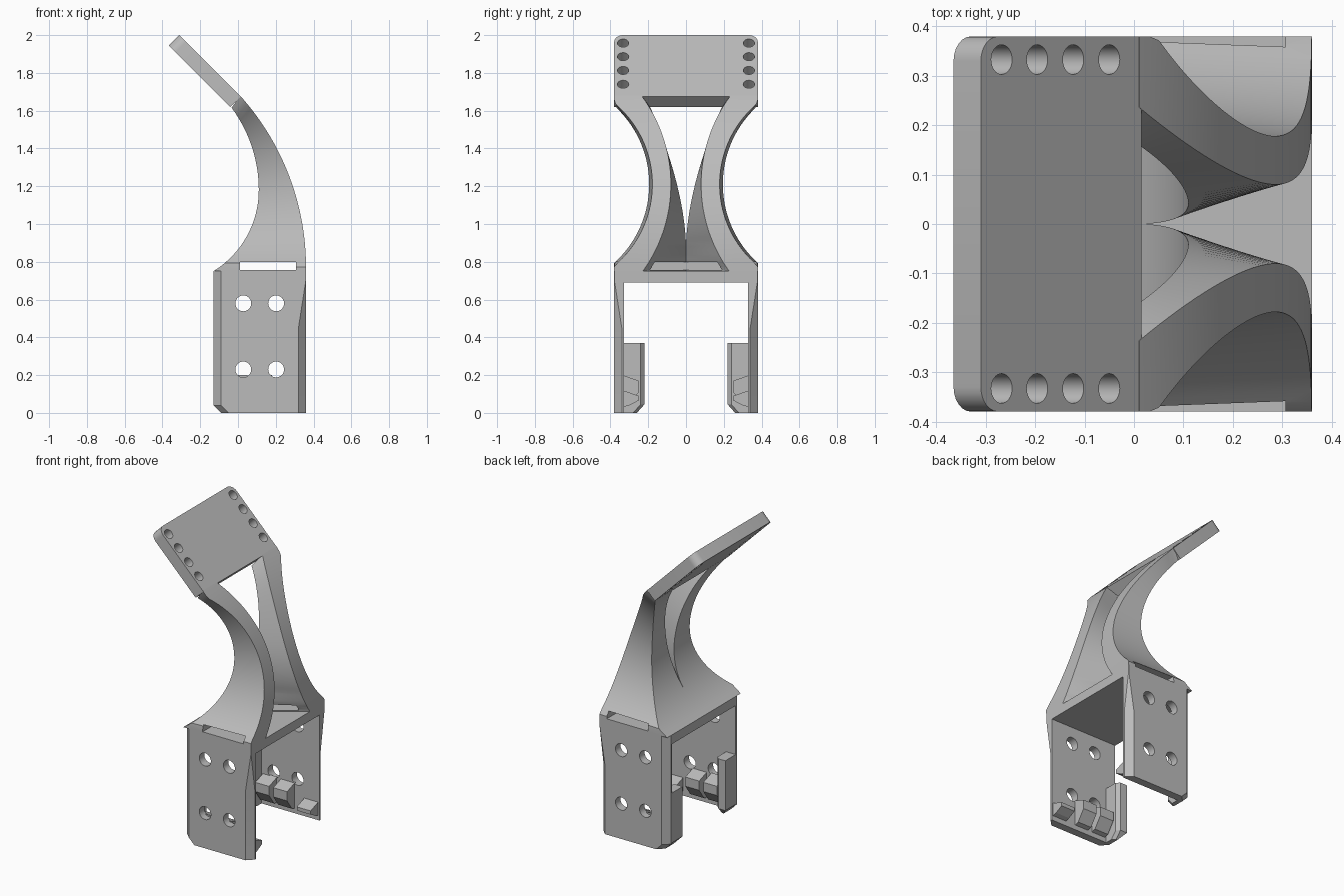
import bpy, bmesh, math
from mathutils import Matrix, Vector

if "Cube" in bpy.data.objects:
    bpy.data.objects.remove(bpy.data.objects["Cube"], do_unlink=True)

grey = bpy.data.materials.new("light grey")
grey.use_nodes = True
COLOR = (0.5, 0.5, 0.5, 1)
grey.diffuse_color = COLOR
grey.node_tree.nodes["Principled BSDF"].inputs["Base Color"].default_value = COLOR


def finish(bm, name):
    bmesh.ops.remove_doubles(bm, verts=bm.verts, dist=0.0005)
    bmesh.ops.recalc_face_normals(bm, faces=bm.faces)
    mesh = bpy.data.meshes.new(name)
    bm.to_mesh(mesh)
    bm.free()
    mesh.materials.append(grey)
    ob = bpy.data.objects.new(name, mesh)
    bpy.context.collection.objects.link(ob)
    return ob


def loft(name, sections):
    """Skin a list of equal-length rings and cap both ends."""
    bm = bmesh.new()
    rings = [[bm.verts.new(p) for p in s] for s in sections]
    n = len(rings[0])
    for a, b in zip(rings, rings[1:]):
        for i in range(n):
            j = (i + 1) % n
            bm.faces.new((a[i], a[j], b[j], b[i]))
    bm.faces.new(rings[0])
    bm.faces.new(rings[-1])
    return finish(bm, name)


def box(name, lo, hi):
    return loft(name, [[(lo[0], lo[1], z), (hi[0], lo[1], z), (hi[0], hi[1], z), (lo[0], hi[1], z)]
                       for z in (lo[2], hi[2])])


def rod(name, center, axis, radius, length):
    bm = bmesh.new()
    turn = Vector((0, 0, 1)).rotation_difference(Vector(axis)).to_matrix().to_4x4()
    bmesh.ops.create_cone(bm, cap_ends=True, segments=32, radius1=radius, radius2=radius,
                          depth=length, matrix=Matrix.Translation(center) @ turn)
    return finish(bm, name)


def apply(ob, mod):
    bpy.ops.object.select_all(action="DESELECT")
    bpy.context.view_layer.objects.active = ob
    ob.select_set(True)
    bpy.ops.object.modifier_apply(modifier=mod.name)


def cut(ob, cutters):
    for c in cutters:
        mod = ob.modifiers.new("cut", "BOOLEAN")
        mod.operation, mod.solver, mod.object = "DIFFERENCE", "EXACT", c
        apply(ob, mod)
        bpy.data.objects.remove(c, do_unlink=True)


def mirror(ob):
    mod = ob.modifiers.new("mirror", "MIRROR")
    mod.use_axis = (False, True, False)
    mod.use_mirror_merge = False
    apply(ob, mod)


def smooth(ob):
    bpy.ops.object.select_all(action="DESELECT")
    bpy.context.view_layer.objects.active = ob
    ob.select_set(True)
    bpy.ops.object.shade_smooth_by_angle(angle=math.radians(30))


def sag(radius, d):
    return radius - math.sqrt(radius ** 2 - d ** 2)


# Side plates: chamfered back corner, front chamfer that tapers out upward
def plate_ring(z, back, chamfer):
    return [(back, 0.328, z), (0.36, 0.328, z), (0.36, 0.38 - chamfer, z),
            (0.36 - chamfer, 0.38, z), (back + 0.04, 0.38, z), (back, 0.34, z)]


side = loft("side_plates", [plate_ring(0, -0.09, 0.04), plate_ring(0.04, -0.13, 0.04),
                            plate_ring(0.45, -0.13, 0.04), plate_ring(0.7, -0.13, 0.001),
                            plate_ring(0.75, -0.13, 0.001)])
cut(side, [rod("hole", (x, 0.35, z), (0, 1, 0), 0.042, 0.3)
           for x in (0.028, 0.202) for z in (0.23, 0.58)])
mirror(side)
smooth(side)

# Bridge joining the side plates
box("bridge", (-0.13, -0.33, 0.69), (0.36, 0.33, 0.75))


# Hooks closing the back of the clamp
def hook_ring(z, back, inner):
    return [(back, 0.33, z), (back, inner, z), (-0.08, inner, z),
            (-0.06, inner + 0.02, z), (-0.06, 0.33, z)]


hook = loft("back_hooks", [hook_ring(0, -0.09, 0.26), hook_ring(0.045, -0.13, 0.22),
                           hook_ring(0.37, -0.13, 0.22)])
mirror(hook)

# Small gripping teeth inside the side plates
for i, (x, top) in enumerate(((0.0, 0.2), (0.13, 0.2), (0.3, 0.12))):
    ring = [(0.335, 0.03), (0.3, 0.04), (0.25, top * 0.55), (0.25, top - 0.03), (0.335, top)]
    tooth = loft("grip_teeth_%d" % (i + 1),
                 [[(x + s, y, z) for y, z in ring] for s in (-0.05, 0.05)])
    mirror(tooth)


# Curved neck legs with a waist and a tapering window between them
def leg_ring(t):
    zf, zb = 0.75 + 0.93 * t, 0.75 + 0.865 * t
    front = 0.36 - sag(1.36, max(zf - 0.77, 0))
    back = 0.11 - sag(0.505 if zb < 1.18 else 0.73, zb - 1.18)
    apex = max(back, 0.02) if zb < 1.18 else back
    outer_b = min(0.38, 0.195 + sag(0.56, zb - 1.21))
    outer_f = min(0.38, 0.178 + sag(0.56, zf - 1.21))
    inner_f = 0.08 + sag(0.786, zf - 1.21)
    inner_b = 0.19 * (max(zb - 0.88, 0) / 0.74) ** 1.7
    return [(back, outer_b, zb), (front, outer_f, zf), (front, inner_f, zf),
            (apex, inner_b, zb), (back, inner_b, zb)]


leg = loft("neck_legs", [leg_ring(i / 40) for i in range(41)])
cut(leg, [box("strap_slot", (0.01, -0.6, 0.757), (0.307, 0.6, 0.8))])
mirror(leg)
smooth(leg)

# Tilted head plate with rounded upper corners and rows of holes
u = Vector((-1, 0, 1)).normalized()
nrm = Vector((1, 0, 1)).normalized()
base = Vector((0.015, 0, 1.675))
LENGTH, THICK, R = 0.46, 0.078, 0.05
outline = [(-0.38, 0), (0.38, 0)]
for start, cy in ((0, 0.33), (90, -0.33)):
    for k in range(7):
        a = math.radians(start + 15 * k)
        outline.append((cy + R * math.cos(a), LENGTH - R + R * math.sin(a)))
head = loft("head_plate", [[base + u * d + Vector((0, y, 0)) - nrm * s for y, d in outline]
                           for s in (0, THICK)])
cut(head, [rod("hole", (x, y, 1.69 - x), nrm, 0.03, 0.4)
           for y in (-0.333, 0.333) for x in (-0.268, -0.196, -0.123, -0.05)])
smooth(head)
